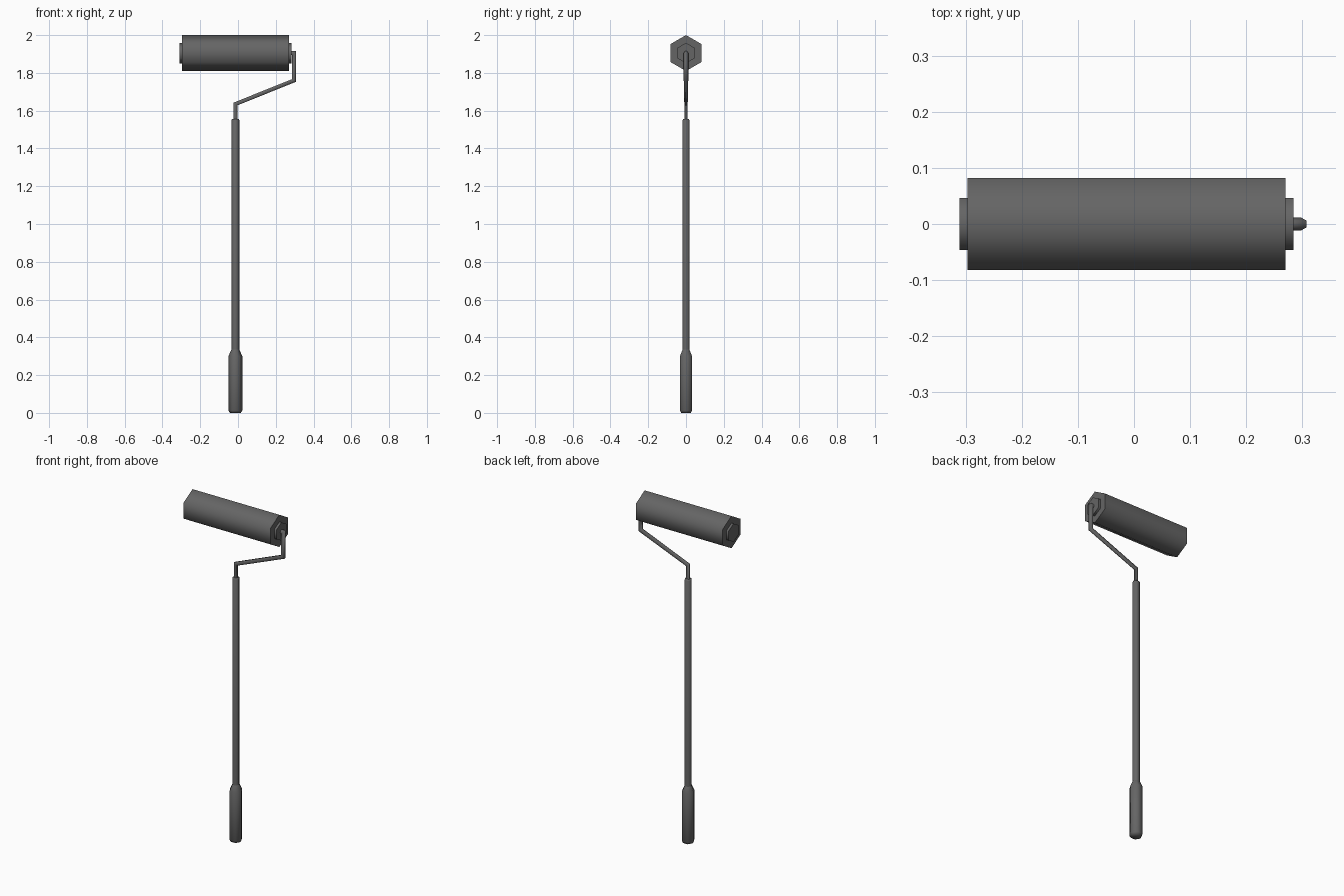
import bpy, bmesh, math
from mathutils import Vector

cube = bpy.data.objects.get("Cube")
if cube:
    bpy.data.objects.remove(cube, do_unlink=True)

# Single dark grey finish
grey = bpy.data.materials.new("dark_grey")
grey.use_nodes = True
colour = (0.13, 0.13, 0.13, 1)
grey.diffuse_color = colour
grey.node_tree.nodes["Principled BSDF"].inputs["Base Color"].default_value = colour

SIDES = 6


def loft(name, rings):
    """Skin a list of (centre, axis_u, axis_v) hexagonal rings and cap the ends."""
    bm = bmesh.new()
    loops = []
    for centre, u, v in rings:
        angles = [math.tau * i / SIDES for i in range(SIDES)]
        loops.append([bm.verts.new(centre + u * math.cos(a) + v * math.sin(a)) for a in angles])
    for a, b in zip(loops, loops[1:]):
        for i in range(SIDES):
            j = (i + 1) % SIDES
            bm.faces.new((a[i], a[j], b[j], b[i]))
    bm.faces.new(loops[0])
    bm.faces.new(loops[-1])
    bmesh.ops.recalc_face_normals(bm, faces=bm.faces)
    mesh = bpy.data.meshes.new(name)
    bm.to_mesh(mesh)
    bm.free()
    mesh.materials.append(grey)
    obj = bpy.data.objects.new(name, mesh)
    bpy.context.collection.objects.link(obj)
    bpy.ops.object.select_all(action='DESELECT')
    obj.select_set(True)
    bpy.context.view_layer.objects.active = obj
    bpy.ops.object.shade_smooth_by_angle(angle=math.radians(65))
    return obj


X, Y, Z = Vector((1, 0, 0)), Vector((0, 1, 0)), Vector((0, 0, 1))
POLE_X = -0.014
AXLE_Z = 1.905


def upright(name, profile):
    loft(name, [(Vector((POLE_X, 0, z)), X * r, Y * r) for r, z in profile])


def along_x(name, radius, x0, x1):
    loft(name, [(Vector((x, 0, AXLE_Z)), Z * radius, Y * radius) for x in (x0, x1)])


# Grip and pole
upright("handle_grip", [(0.029, 0), (0.037, 0.013), (0.037, 0.3), (0.021, 0.335)])
upright("pole", [(0.021, 0.32), (0.021, 1.55), (0.018, 1.555)])

# Roller sleeve with a core cap at each end
along_x("roller_sleeve", 0.095, -0.297, 0.27)
along_x("left_core_cap", 0.054, 0.265, 0.284)
along_x("right_core_cap", 0.054, -0.311, -0.292)

# Bent wire frame, mitred at every corner
path = [(0.27, AXLE_Z), (0.297, AXLE_Z), (0.297, 1.76), (POLE_X, 1.635), (POLE_X, 1.54)]
points = [Vector((x, 0, z)) for x, z in path]
widths = [0.012, 0.012, 0.012, 0.009, 0.009]
rings = []
for i, p in enumerate(points):
    before = (p - points[max(i - 1, 0)]).normalized()
    after = (points[min(i + 1, len(points) - 1)] - p).normalized()
    tangent = (before + after).normalized()
    normal = tangent.cross(Y)
    stretch = 1 / max(tangent.dot(after if after.length else before), 0.5)
    rings.append((p, Y * widths[i], normal * 0.012 * stretch))
loft("wire_frame", rings)
